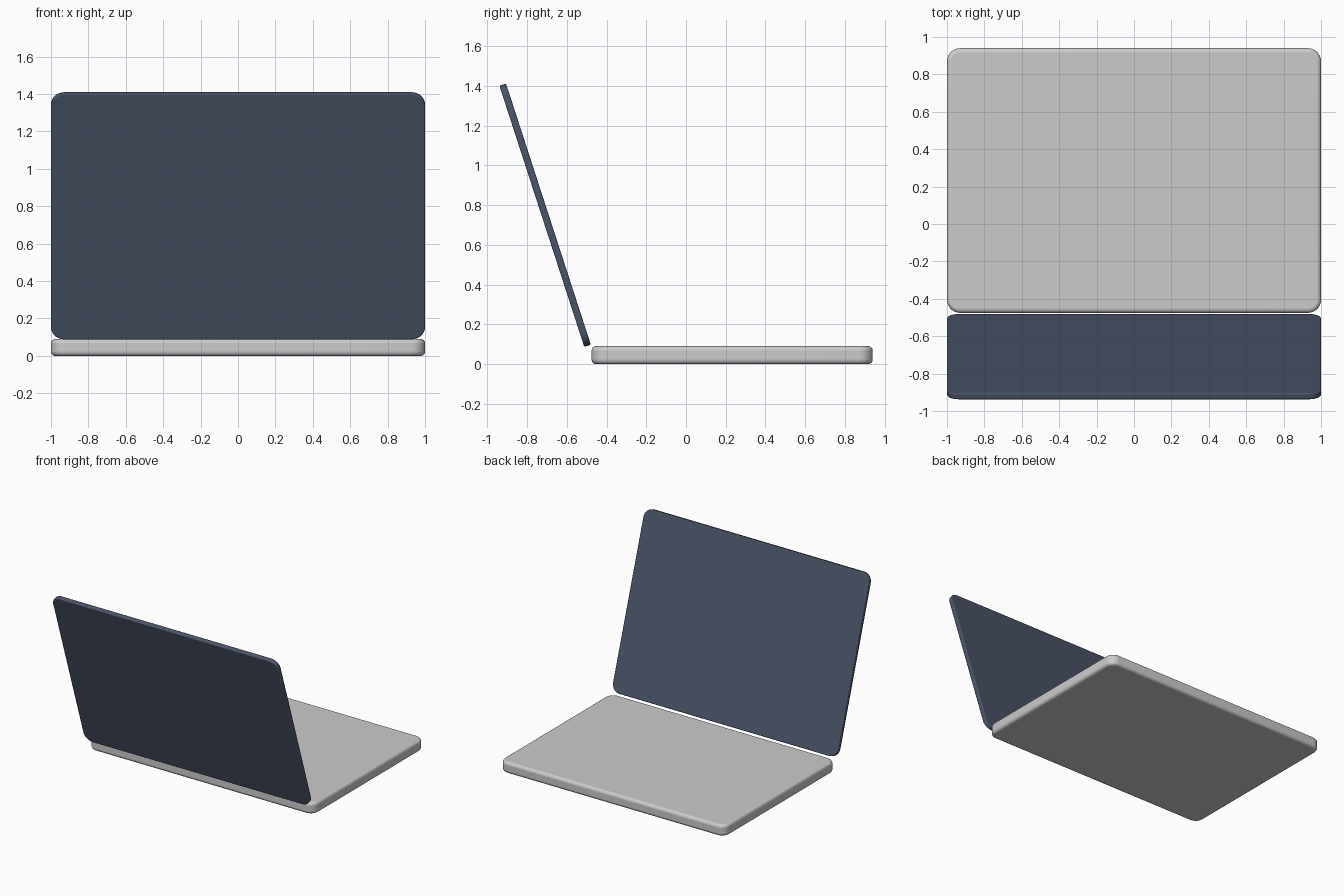
import bpy, bmesh
from math import radians
from mathutils import Matrix

if "Cube" in bpy.data.objects:
    bpy.data.objects.remove(bpy.data.objects["Cube"])


def rounded_slab(name, size, corner, rim, location, tilt=0.0):
    """Flat slab with rounded plan corners (local XY) and softened rims."""
    bm = bmesh.new()
    bmesh.ops.create_cube(bm, size=1.0, matrix=Matrix.Diagonal((*size, 1.0)))
    uprights = [e for e in bm.edges
                if abs(e.verts[0].co.z - e.verts[1].co.z) > size[2] * 0.5]
    bmesh.ops.bevel(bm, geom=uprights, offset=corner, segments=8,
                    profile=0.5, affect='EDGES')
    mesh = bpy.data.meshes.new(name)
    bm.to_mesh(mesh)
    bm.free()
    obj = bpy.data.objects.new(name, mesh)
    bpy.context.collection.objects.link(obj)
    obj.location = location
    obj.rotation_euler.x = tilt
    # Soft top and bottom rims
    bevel = obj.modifiers.new("rim", 'BEVEL')
    bevel.width = rim
    bevel.segments = 4
    bevel.limit_method = 'ANGLE'
    bevel.angle_limit = radians(50)
    bpy.ops.object.select_all(action='DESELECT')
    obj.select_set(True)
    bpy.context.view_layer.objects.active = obj
    bpy.ops.object.shade_smooth_by_angle(angle=radians(40))
    # Bevel the rims before smooth shading is evaluated
    bpy.ops.object.modifier_move_to_index(modifier="rim", index=0)
    return obj


# Laptop base
rounded_slab("base", (2.0, 1.415, 0.09), 0.07, 0.022, (0, 0.2325, 0.045))

# Open lid, leaning back from the hinge side
lid = rounded_slab("lid", (2.0, 1.382, 0.035), 0.07, 0.007,
                   (0, -0.709, 0.749), radians(90 + 18))
navy = bpy.data.materials.new("navy")
navy.diffuse_color = (0.07, 0.09, 0.14, 1)
navy.use_nodes = True
navy.node_tree.nodes["Principled BSDF"].inputs["Base Color"].default_value = navy.diffuse_color
lid.data.materials.append(navy)
